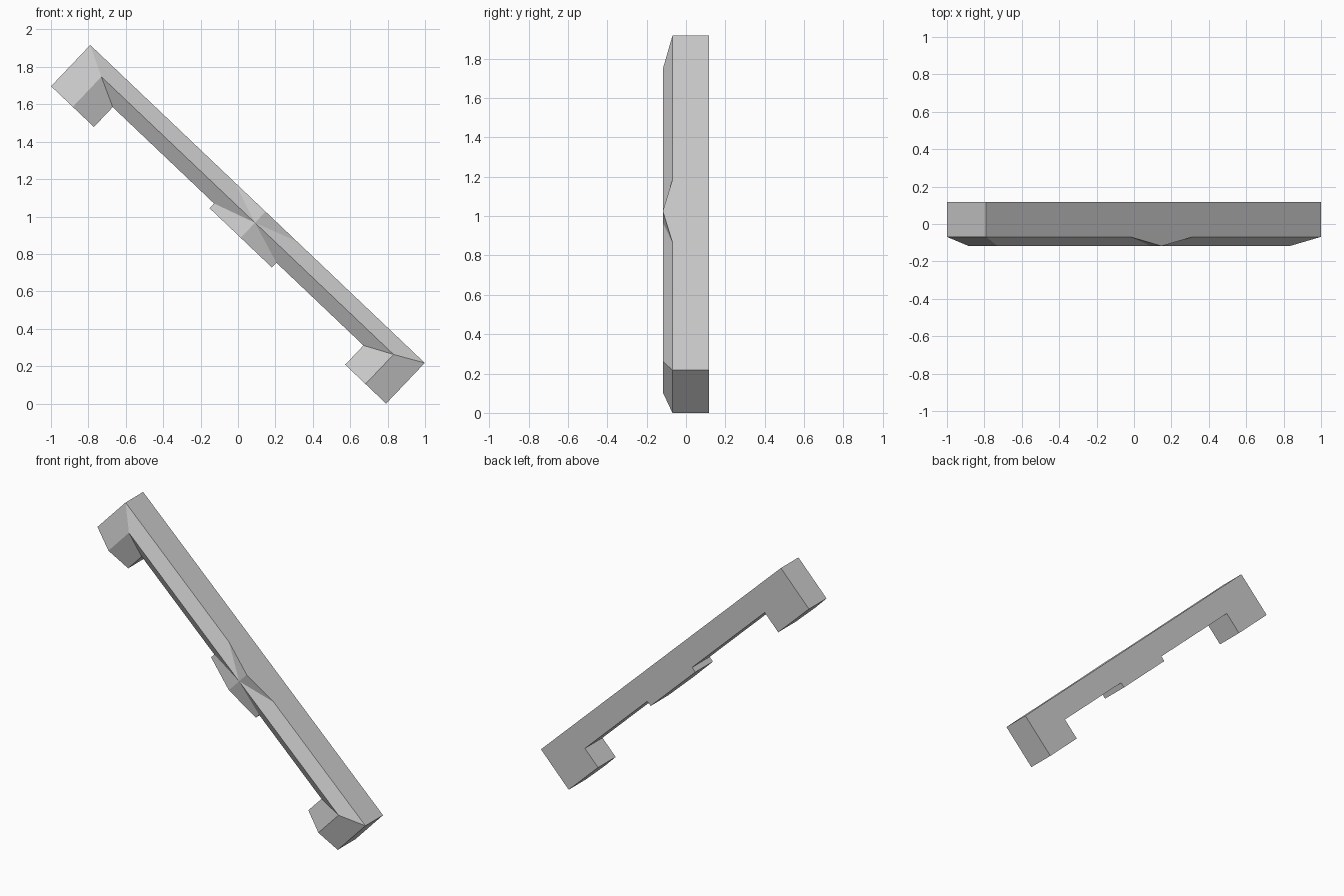
import bpy, bmesh

if "Cube" in bpy.data.objects:
    bpy.data.objects.remove(bpy.data.objects["Cube"])

# Slanted frame: u runs down the bar, v runs across it (down-left)
U, V = (0.725, -0.689), (-0.689, -0.725)
X0, Z0 = -0.79, 1.917
BACK, EDGE, RIDGE = 0.118, -0.069, -0.118


def place(u, v, y):
    return (X0 + u * U[0] + v * V[0], y, Z0 + u * U[1] + v * V[1])


# Outline of the bar with two end arms and a short middle arm
outline = [
    (0, 0), (0, .304), (.16, .304), (.316, .304), (.316, .158),
    (1.063, .158), (1.063, .193), (1.293, .193), (1.523, .193), (1.523, .158),
    (2.165, .158), (2.165, .3), (2.315, .3), (2.467, .3), (2.467, 0),
    (1.523, 0), (1.293, 0), (1.063, 0)]
ridge_ends = {2, 7, 12, 16}

bm = bmesh.new()
front = [bm.verts.new(place(u, v, RIDGE if i in ridge_ends else EDGE))
         for i, (u, v) in enumerate(outline)]
back = [bm.verts.new(place(u, v, BACK)) for u, v in outline]

# Ridge junctions on the front: upper corner, crossing, lower corner
p, q, r = [bm.verts.new(place(u, .082, RIDGE)) for u in (.16, 1.293, 2.315)]

# Back and side walls
bm.faces.new(back)
n = len(outline)
for i in range(n):
    j = (i + 1) % n
    bm.faces.new((front[i], front[j], back[j], back[i]))

# Chiselled front: each run of outline points closes onto its junctions
for run, ends in [
        ((0, 1, 2), (p,)), ((2, 3, 4), (p,)), ((4, 5), (q, p)),
        ((5, 6, 7), (q,)), ((7, 8, 9), (q,)), ((9, 10), (r, q)),
        ((10, 11, 12), (r,)), ((12, 13, 14), (r,)), ((14, 15), (q, r)),
        ((15, 16), (q,)), ((16, 17), (q,)), ((17, 0), (p, q))]:
    bm.faces.new([front[i] for i in run] + list(ends))

bmesh.ops.recalc_face_normals(bm, faces=bm.faces)
mesh = bpy.data.meshes.new("chiselled_bar")
bm.to_mesh(mesh)
bm.free()
bpy.context.collection.objects.link(bpy.data.objects.new("chiselled_bar", mesh))
